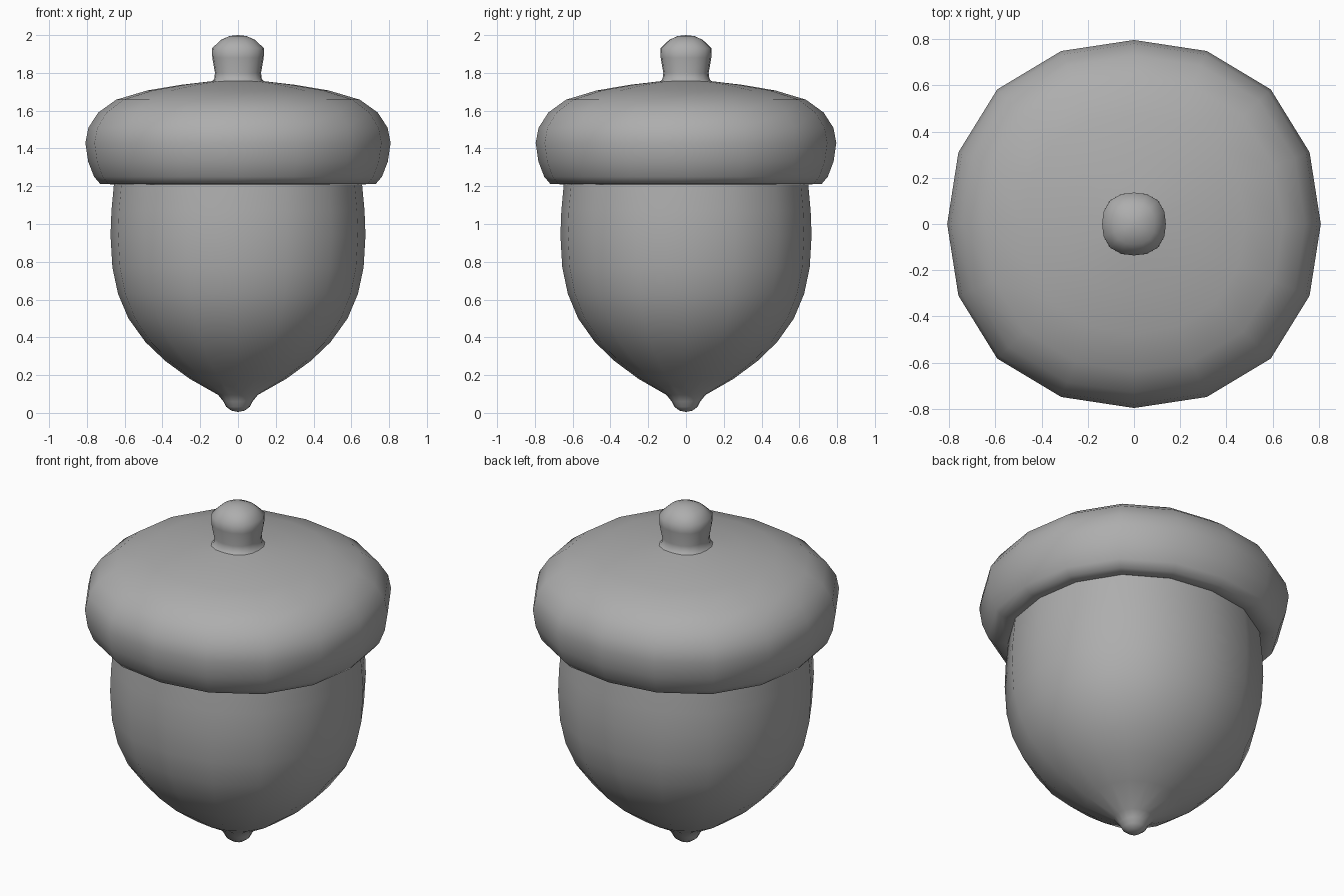
import bpy
import bmesh
from math import cos, sin, tau

default = bpy.data.objects.get("Cube")
if default:
    bpy.data.objects.remove(default, do_unlink=True)

SIDES = 16

grey = bpy.data.materials.new("mid_grey")
grey.use_nodes = True
colour = (0.42, 0.42, 0.42, 1)
grey.diffuse_color = colour
grey.node_tree.nodes["Principled BSDF"].inputs["Base Color"].default_value = colour


def ring(bm, radius, z, squareness):
    """Slightly squared ring; a zero radius gives a single pole."""
    if radius == 0:
        return [bm.verts.new((0, 0, z))]
    verts = []
    for i in range(SIDES):
        a = tau * i / SIDES
        r = radius * (1 + squareness * sin(2 * a) ** 2)
        verts.append(bm.verts.new((r * cos(a), 0.985 * r * sin(a), z)))
    return verts


def turned(name, profile, squareness=0.035):
    """Skin rings along a (radius, height) profile running upwards."""
    bm = bmesh.new()
    rings = [ring(bm, r, z, squareness) for r, z in profile]
    for low, high in zip(rings, rings[1:]):
        for i in range(SIDES):
            j = (i + 1) % SIDES
            if len(low) == 1:
                bm.faces.new((low[0], high[j], high[i]))
            elif len(high) == 1:
                bm.faces.new((low[i], low[j], high[0]))
            else:
                bm.faces.new((low[i], low[j], high[j], high[i]))
    for face in bm.faces:
        face.smooth = True
    mesh = bpy.data.meshes.new(name)
    bm.to_mesh(mesh)
    bm.free()
    mesh.materials.append(grey)
    obj = bpy.data.objects.new(name, mesh)
    bpy.context.collection.objects.link(obj)
    return obj


# Nut with its small rounded tip
turned("nut", [
    (0, 0.005), (0.035, 0.012), (0.062, 0.032), (0.077, 0.06), (0.105, 0.095),
    (0.255, 0.18), (0.385, 0.275), (0.49, 0.375), (0.58, 0.5), (0.635, 0.63),
    (0.665, 0.77), (0.675, 0.94), (0.67, 1.07), (0.655, 1.23)])

# Domed cap with a rolled underside
turned("cap", [
    (0.64, 1.22), (0.67, 1.21), (0.73, 1.213), (0.762, 1.25), (0.793, 1.33),
    (0.808, 1.43), (0.792, 1.51), (0.74, 1.59), (0.645, 1.658),
    (0.48, 1.707), (0.3, 1.737), (0.13, 1.757), (0, 1.765)])

# Stem flared at its foot
turned("stem", [
    (0.14, 1.754), (0.126, 1.768), (0.122, 1.8), (0.136, 1.88),
    (0.138, 1.93), (0.09, 1.975), (0.045, 1.995), (0, 2)], 0.06)
